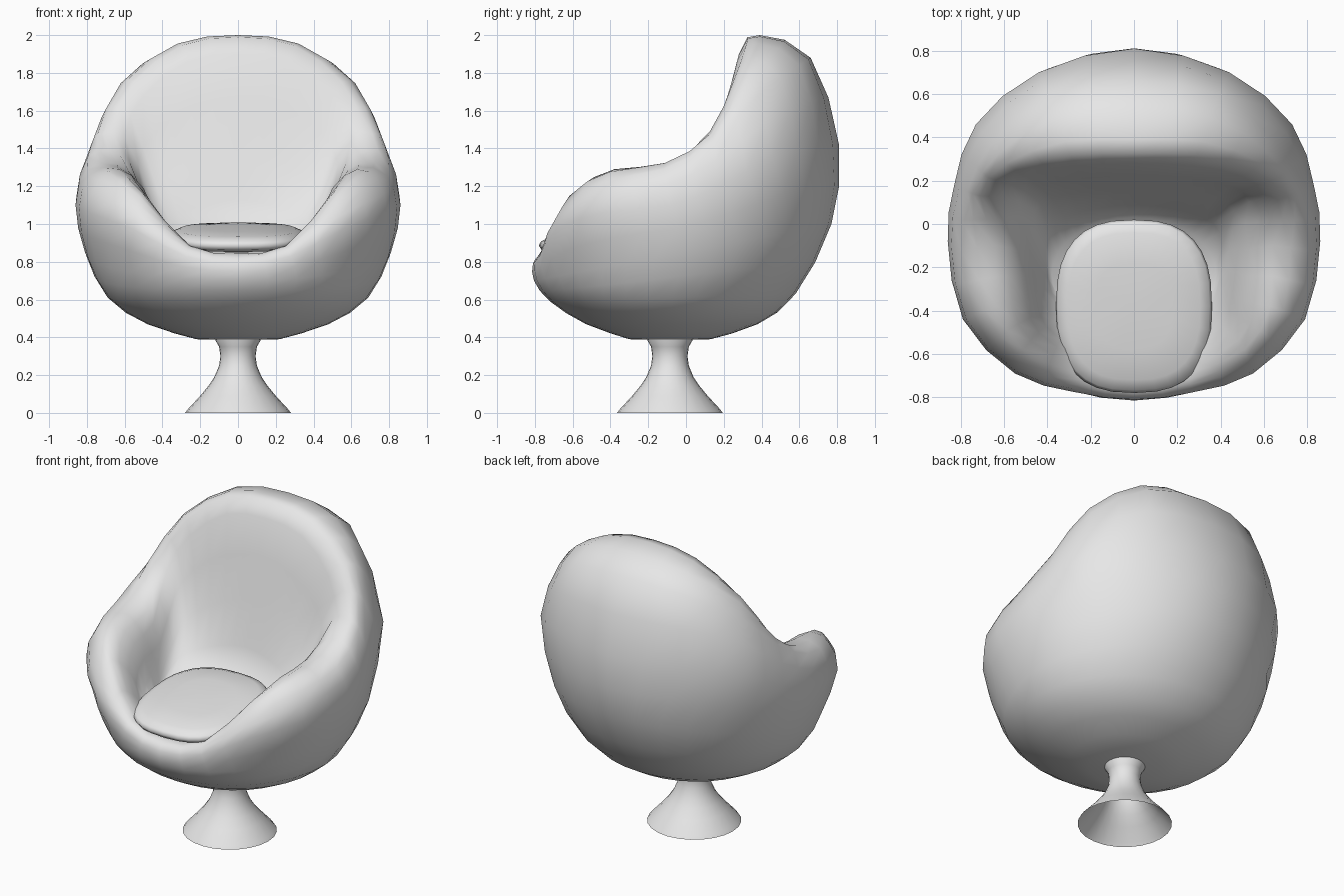
import bpy, bmesh, math
from mathutils import Vector

if "Cube" in bpy.data.objects:
    bpy.data.objects.remove(bpy.data.objects["Cube"])

grey = bpy.data.materials.new("soft_grey")
grey.diffuse_color = (0.8, 0.8, 0.8, 1)
grey.use_nodes = True
grey.node_tree.nodes["Principled BSDF"].inputs["Base Color"].default_value = grey.diffuse_color


def spline(p, n, closed):
    """Catmull-Rom curve through p with n steps per span."""
    m, out = len(p), []
    get = (lambda i: p[i % m]) if closed else (lambda i: p[max(0, min(m - 1, i))])
    for i in range(m if closed else m - 1):
        a, b, c, d = (get(i + k) for k in (-1, 0, 1, 2))
        for s in range(n):
            t = s / n
            out.append(0.5 * (2 * b + (c - a) * t + (2 * a - 5 * b + 4 * c - d) * t * t
                              + (3 * b - a - 3 * c + d) * t ** 3))
    return out if closed else out + [p[-1].copy()]


def loft(name, rings, caps=(None, None), angle=60):
    """Skin closed rings, optionally closing each end to a point."""
    bm = bmesh.new()
    rows = [[bm.verts.new(v) for v in r] for r in rings]
    n = len(rows[0])
    for r, q in zip(rows, rows[1:]):
        for j in range(n):
            k = (j + 1) % n
            bm.faces.new((r[j], r[k], q[k], q[j]))
    for cap, row, flip in ((caps[0], rows[0], True), (caps[1], rows[-1], False)):
        if cap:
            c = bm.verts.new(cap)
            for j in range(n):
                a, b = row[j], row[(j + 1) % n]
                bm.faces.new((b, a, c) if flip else (a, b, c))
    me = bpy.data.meshes.new(name)
    bm.to_mesh(me)
    bm.free()
    me.materials.append(grey)
    ob = bpy.data.objects.new(name, me)
    bpy.context.collection.objects.link(ob)
    bpy.ops.object.select_all(action='DESELECT')
    ob.select_set(True)
    bpy.context.view_layer.objects.active = ob
    bpy.ops.object.shade_smooth_by_angle(angle=math.radians(angle))
    return ob


def oval(w, front, back, z_front, z_back):
    """Half ring from front to back, tilted between two heights."""
    mid, half = (front + back) / 2, (back - front) / 2
    pts = []
    for i in range(9):
        a = math.radians(-90 + 22.5 * i)
        s = math.sin(a)
        pts.append((w * math.cos(a), mid + half * s,
                    z_front + (z_back - z_front) * (s + 1) / 2))
    return pts


def mirrored(half):
    """Complete a half ring across x = 0 and smooth it."""
    ring = half + [(-x, y, z) for x, y, z in half[-2:0:-1]]
    return spline([Vector(p) for p in ring], 2, True)


# Shell: rings run from the underside, up the outside, over the rim and down to the seat
shoulder = [(0, -.81, .79), (.28, -.775, .83), (.55, -.69, .97), (.79, -.44, 1.06), (.86, -.08, 1.1),
            (.83, .18, 1.2), (.73, .46, 1.35), (.44, .70, 1.42), (0, .81, 1.42)]
rim_outer = [(0, -.775, .835), (.26, -.74, .88), (.53, -.65, 1.10), (.74, -.42, 1.23), (.80, -.12, 1.29),
             (.77, .15, 1.44), (.65, .38, 1.68), (.39, .60, 1.84), (0, .66, 1.88)]
rim_top = [(0, -.72, .85), (.25, -.69, .88), (.51, -.58, 1.17), (.63, -.38, 1.29), (.64, -.1, 1.32),
           (.71, .13, 1.48), (.59, .28, 1.76), (.32, .38, 1.955), (0, .39, 2.0)]
rim_inner = [(0, -.66, .84), (.25, -.62, .87), (.44, -.5, 1.08), (.5, -.35, 1.19), (.53, -.12, 1.22),
             (.60, .12, 1.46), (.50, .22, 1.68), (.27, .27, 1.86), (0, .28, 1.90)]
hollow = [(0, -.6, .82), (.22, -.55, .83), (.37, -.45, .92), (.42, -.3, .98), (.44, -.12, 1.0),
          (.46, .06, 1.15), (.38, .12, 1.25), (.2, .15, 1.35), (0, .16, 1.4)]
halves = [oval(.22, -.30, .13, .39, .39), oval(.48, -.53, .38, .47, .47),
          oval(.69, -.72, .58, .59, .63), oval(.81, -.805, .77, .70, 1.0),
          shoulder, rim_outer, rim_top, rim_inner, hollow, oval(.38, -.5, .03, .86, .92)]
rings = [mirrored(h) for h in halves]
columns = [spline(list(c), 2, False) for c in zip(*rings)]
loft("shell", list(zip(*columns)), ((0, -.09, .385), (0, -.25, .86)), 80)


# Seat cushion: rounded pad, tilted up towards the back
def pad_ring(scale, dz, n=32):
    pts = []
    for i in range(n):
        a = 2 * math.pi * i / n
        c, s = math.cos(a), math.sin(a)
        e = 2 / 2.6
        x = math.copysign(abs(c) ** e, c) * .36 * scale
        y = math.copysign(abs(s) ** e, s) * .40 * scale
        pts.append((x, -.38 + y, .93 + .11 * y + dz))
    return pts


pad = [(.85, -.04), (.96, -.025), (1, 0), (.97, .02), (.85, .04), (.5, .052)]
loft("seat_cushion", [pad_ring(*p) for p in pad], ((0, -.38, .89), (0, -.38, .985)), 80)

# Pedestal: flared hollow trumpet foot
foot = [(.28, 0), (.265, .02), (.2, .09), (.155, .145), (.125, .19), (.1, .25),
        (.093, .3), (.1, .35), (.12, .385), (.12, .42)]
loft("pedestal", [[(r * math.cos(2 * math.pi * i / 24), -.085 + r * math.sin(2 * math.pi * i / 24), z)
                   for i in range(24)] for r, z in foot])
